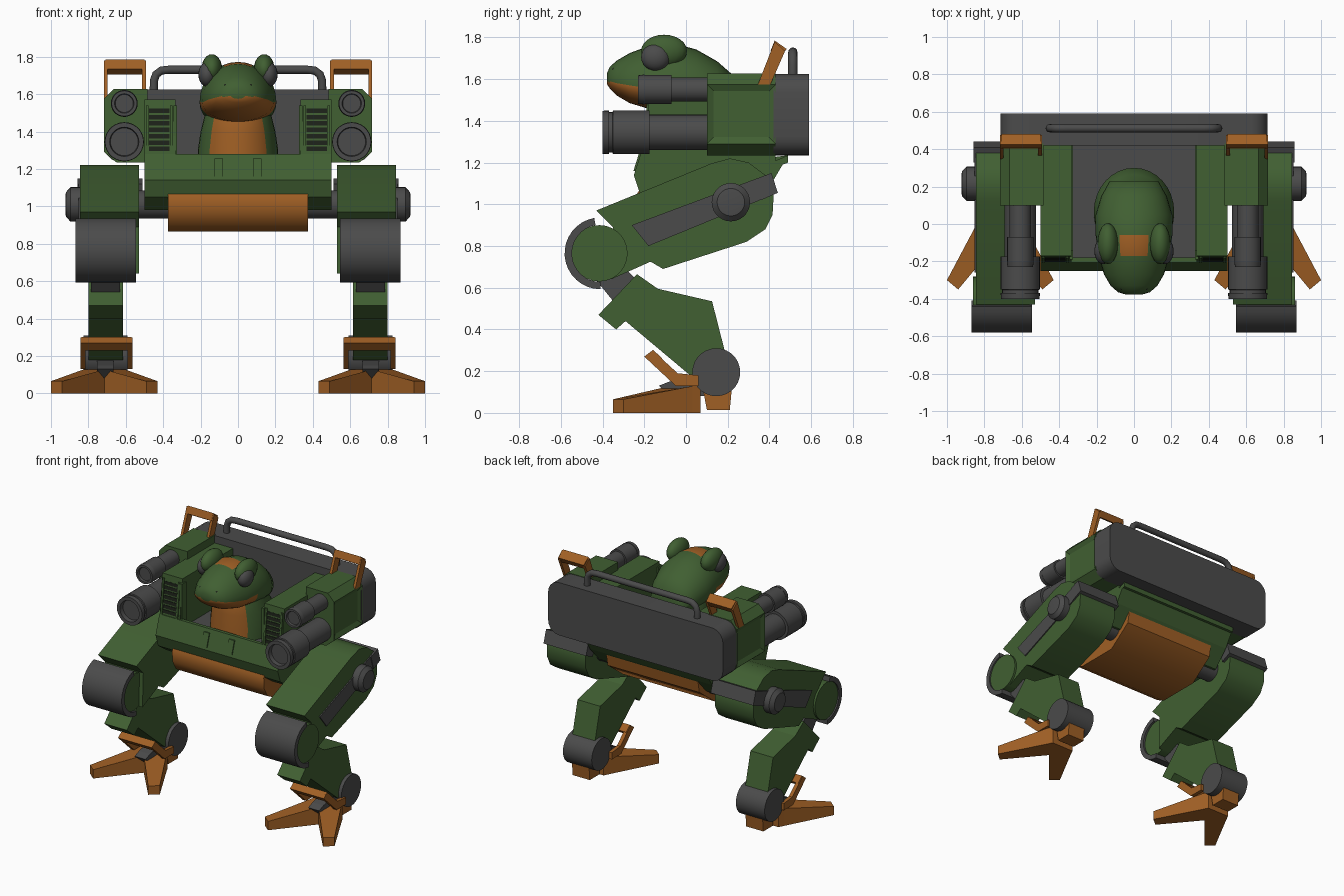
import bpy, bmesh, math
from mathutils import Vector

if "Cube" in bpy.data.objects:
    bpy.data.objects.remove(bpy.data.objects["Cube"])


def material(name, rgb):
    m = bpy.data.materials.new(name)
    m.use_nodes = True
    m.diffuse_color = (*rgb, 1)
    node = next(n for n in m.node_tree.nodes if n.type == 'BSDF_PRINCIPLED')
    node.inputs["Base Color"].default_value = (*rgb, 1)
    return m


GREEN = material("moss green", (0.052, 0.115, 0.032))
GREY = material("steel grey", (0.07, 0.07, 0.07))
ORANGE = material("burnt orange", (0.35, 0.115, 0.018))
DARK = material("vent dark", (0.012, 0.016, 0.01))


def finish(name, bm, mats, mirror=False, smooth=35):
    """Turn a bmesh into an object, mirrored across x if asked."""
    bmesh.ops.recalc_face_normals(bm, faces=bm.faces)
    me = bpy.data.meshes.new(name)
    bm.to_mesh(me)
    bm.free()
    for m in mats if isinstance(mats, list) else [mats]:
        me.materials.append(m)
    if smooth:
        me.polygons.foreach_set("use_smooth", [True] * len(me.polygons))
        me.set_sharp_from_angle(angle=math.radians(smooth))
    ob = bpy.data.objects.new(name, me)
    bpy.context.collection.objects.link(ob)
    if mirror:
        ob.modifiers.new("mirror", 'MIRROR')
    return ob


def place(axis, t, a, b):
    return {'x': (t, a, b), 'y': (a, t, b), 'z': (a, b, t)}[axis]


def loft(rings, cap=True):
    """Skin a list of equal closed rings."""
    bm = bmesh.new()
    vs = [[bm.verts.new(p) for p in r] for r in rings]
    n = len(vs[0])
    for r, s in zip(vs, vs[1:]):
        for i in range(n):
            j = (i + 1) % n
            bm.faces.new((r[i], r[j], s[j], s[i]))
    if cap:
        bm.faces.new(vs[0])
        bm.faces.new(vs[-1])
    return bm


def prism(name, pts, lo, hi, mat, axis='x', mirror=False, edit=None, smooth=0):
    bm = loft([[place(axis, t, *p) for p in pts] for t in (lo, hi)])
    bmesh.ops.recalc_face_normals(bm, faces=bm.faces)
    if edit:
        edit(bm)
    return finish(name, bm, mat, mirror, smooth)


def lathe(name, steps, centre, mat, axis='x', mirror=True, start=0, sweep=360, n=28):
    rings = []
    for t, r in steps:
        angles = [math.radians(start + sweep * i / n) for i in range(n)]
        rings.append([place(axis, t, centre[0] + r * math.cos(a), centre[1] + r * math.sin(a)) for a in angles])
    return finish(name, loft(rings), mat, mirror)


def rect(a0, a1, b0, b1):
    return [(a0, b0), (a1, b0), (a1, b1), (a0, b1)]


def rounded(a0, a1, b0, b1, r, n=5):
    pts = []
    for k, (a, b) in enumerate([(a1 - r, b1 - r), (a0 + r, b1 - r), (a0 + r, b0 + r), (a1 - r, b0 + r)]):
        for i in range(n + 1):
            t = math.pi / 2 * (k + i / n)
            pts.append((a + r * math.cos(t), b + r * math.sin(t)))
    return pts


# Hull with open cockpit
prism("hull", [(-.205, 1.28), (-.18, 1.28), (-.18, 1.2), (.49, 1.2), (.49, 1.235), (.41, 1.1),
               (.3, .98), (-.12, .98), (-.22, 1.05), (-.25, 1.14)], -.5, .5, GREEN)
prism("cockpit_floor", rect(-.18, .43, 1.2, 1.215), -.33, .33, GREY)
prism("belly", [(-.21, 1.09), (-.235, 1.05), (-.23, .97), (-.19, .9), (-.12, .865), (.2, .865),
                (.38, 1.0), (.4, 1.11)], -.375, .375, ORANGE, smooth=40)
prism("rear_pack", rounded(-.715, .715, 1.235, 1.625, .09), .42, .59, GREY, 'y', smooth=40)
prism("cockpit_side", [(-.2, 1.2), (-.2, 1.28), (-.17, 1.57), (.43, 1.57), (.43, 1.2)], .335, .5, GREEN, mirror=True)
prism("side_coaming", rect(-.19, -.14, 1.2, 1.54), .325, .345, GREEN, mirror=True)


def front_y(z):
    return -.2 + .103 * (z - 1.28)


for i in range(7):
    z = 1.295 + i * .034
    prism(f"vent_slot_{i + 1}", [(front_y(z) - .004, z), (front_y(z + .024) - .004, z + .024),
                                 (-.18, z + .024), (-.18, z)], .365, .475, DARK, mirror=True)
for x in (.35, .478):
    prism("vent_frame", [(front_y(1.28) - .008, 1.28), (front_y(1.54) - .008, 1.54), (-.17, 1.54), (-.17, 1.28)],
          x, x + .014, GREEN, mirror=True)
prism("front_tab", [(-.222, 1.255), (-.252, 1.16), (-.235, 1.16), (-.2, 1.255)], .08, .125, GREEN, mirror=True)


# Weapon pods and barrels
def panel(bm):
    side = [f for f in bm.faces if f.normal.x > .9]
    bmesh.ops.inset_individual(bm, faces=side, thickness=.045, depth=-.015)


prism("weapon_pod", [(.485, 1.235), (.65, 1.235), (.716, 1.29), (.716, 1.575), (.665, 1.628), (.485, 1.628)],
      .1, .43, GREEN, 'y', True, panel)
lathe("upper_barrel", [(.12, .058), (-.07, .058), (-.07, .07), (-.2, .07), (-.2, .072), (-.23, .068),
                       (-.23, .052), (-.215, .048)], (.608, 1.55), GREY, 'y')
lathe("lower_barrel", [(.12, .085), (-.175, .085), (-.175, .105), (-.35, .105), (-.352, .097), (-.368, .097),
                       (-.37, .105), (-.4, .103), (-.4, .078), (-.37, .074)], (.608, 1.345), GREY, 'y')

# Handles: orange loops on the pods, pipe rail on the rear pack
for x in (.492, .697):
    prism("pod_handle_arm", [(.345, 1.575), (.405, 1.575), (.475, 1.735), (.425, 1.78)], x, x + .02, ORANGE, mirror=True)
prism("pod_handle_grip", [(.405, 1.735), (.455, 1.705), (.482, 1.745), (.425, 1.785)], .5, .708, ORANGE, mirror=True)
curve = bpy.data.curves.new("rear_rail", 'CURVE')
curve.dimensions = '3D'
curve.bevel_depth = .022
curve.use_fill_caps = True
half = [(.45, 1.6), (.45, 1.67), (.438, 1.705), (.41, 1.726), (.37, 1.73)]
path = [(-x, z) for x, z in half] + half[::-1]
spline = curve.splines.new('POLY')
spline.points.add(len(path) - 1)
for p, (x, z) in zip(spline.points, path):
    p.co = (x, .512, z, 1)
curve.materials.append(GREY)
bpy.context.collection.objects.link(bpy.data.objects.new("rear_rail", curve))

# Thighs and hips
lathe("hip_axle", [(.36, .075), (.56, .075)], (.215, 1.01), GREY)
prism("thigh", [(-.43, .97), (.12, 1.195), (.21, 1.22), (.3, 1.2), (.38, 1.14), (.42, 1.04), (.415, .95),
                (.38, .88), (.29, .82), (-.11, .69), (-.17, .725), (-.36, .64), (-.35, .89)],
      .53, .845, GREEN, mirror=True, smooth=30)
prism("thigh_plate", [(-.26, .9), (.41, 1.15), (.44, 1.055), (-.18, .8)], .84, .853, GREY, mirror=True)
prism("thigh_rear_clamp", [(.33, 1.12), (.41, 1.15), (.44, 1.055), (.36, 1.02)], .51, .858, GREY, mirror=True)
lathe("hip_hub", [(.83, .092), (.895, .092), (.92, .066), (.922, .05)], (.215, 1.01), GREY)

# Knees
lathe("knee", [(.56, .135), (.86, .135)], (-.415, .765), GREEN)
arc = [math.radians(100 + 170 * i / 16) for i in range(17)]
shell = [(-.41 + r * math.cos(a), .765 + r * math.sin(a)) for r, seq in ((.172, arc), (.137, arc[::-1])) for a in seq]
prism("knee_guard", shell, .545, .87, GREY, mirror=True, smooth=30)
prism("knee_link", [(-.45, .66), (-.32, .5), (-.22, .62), (-.34, .74)], .63, .785, GREY, mirror=True)

# Shins and ankles
prism("shin", [(-.42, .47), (-.235, .665), (-.135, .595), (.125, .535), (.19, .28), (.15, .16), (.02, .18),
               (-.29, .44), (-.335, .4)], .615, .8, GREEN, mirror=True)
lathe("ankle", [(.59, .115), (.825, .115)], (.145, .195), GREY)


# Feet
def slope_toe(bm):
    for v in bm.verts:
        if v.co.z > .05:
            v.co.z = .065 if v.co.y < -.2 else .128


for name, s in (("outer_toe", 1), ("inner_toe", -1)):
    pts = [(0, -.08), (.225, -.35), (.285, -.3), (.11, .03), (.09, .07), (0, .07)]
    prism(name, [(.715 + s * x, y) for x, y in pts], 0, .12, ORANGE, 'z', True, slope_toe)
prism("heel", [(.08, .12), (.1, .015), (.21, .015), (.22, .12)], .64, .78, ORANGE, mirror=True)
prism("foot_joint", [(-.13, .13), (-.08, .15), (.1, .19), (.1, .08), (-.08, .08)], .665, .755, GREY, mirror=True)
strap = [(-.2, .27), (-.16, .3), (-.04, .19), (.06, .18), (.06, .13), (-.05, .13)]
for x in (.565, .815):
    prism("foot_strap_arm", strap, x, x + .027, ORANGE, mirror=True)
prism("foot_strap_bar", [(-.2, .27), (-.158, .302), (-.115, .263), (-.155, .228)], .57, .837, ORANGE, mirror=True)


# Pilot: neck lofted upward, head lofted backward
def paint(bm, rule):
    bmesh.ops.recalc_face_normals(bm, faces=bm.faces)
    for f in bm.faces:
        f.material_index = int(rule(f.calc_center_median(), f.normal))


N = 32
turn = [2 * math.pi * i / N for i in range(N)]
neck = [(1.19, .06, .215, .24), (1.3, .065, .215, .235), (1.4, .05, .2, .215), (1.48, .03, .18, .185), (1.6, .05, .16, .15)]
bm = loft([[(w * math.cos(a), y + d * math.sin(a), z) for a in turn] for z, y, w, d in neck])
paint(bm, lambda c, n: c.y < 0 and abs(c.x) < .14)
finish("pilot_neck", bm, [GREEN, ORANGE], smooth=60)

# y, half width, top, mouth line, underside
head = [(-.378, .04, 1.63, 1.595, 1.575), (-.365, .085, 1.66, 1.59, 1.555), (-.33, .125, 1.69, 1.58, 1.52),
        (-.27, .16, 1.725, 1.57, 1.485), (-.17, .19, 1.762, 1.555, 1.455), (-.06, .205, 1.772, 1.56, 1.44),
        (.05, .205, 1.742, 1.55, 1.41), (.15, .175, 1.685, 1.53, 1.39), (.23, .13, 1.615, 1.5, 1.38)]
rings = []
for y, w, top, mid, low in head:
    rings.append([(w * math.cos(a), y, mid + (top - mid if math.sin(a) > 0 else mid - low) * math.sin(a)) for a in turn])
bm = loft(rings)
paint(bm, lambda c, n: (n.z < -.1 and c.y < -.06) or (abs(c.x) < .07 and -.18 < c.y < -.05 and c.z > 1.7))
finish("pilot_head", bm, [GREEN, ORANGE], smooth=60)


def ball(name, centre, size, mat):
    bm = bmesh.new()
    bmesh.ops.create_uvsphere(bm, u_segments=20, v_segments=12, radius=1)
    for v in bm.verts:
        v.co = Vector(centre) + v.co * Vector(size)
    finish(name, bm, mat, True, 60)


ball("brow", (.14, -.105, 1.735), (.055, .11, .078), GREEN)
ball("eye", (.165, -.145, 1.705), (.047, .07, .065), GREY)
ball("nostril", (.065, -.343, 1.648), (.01, .01, .008), DARK)
